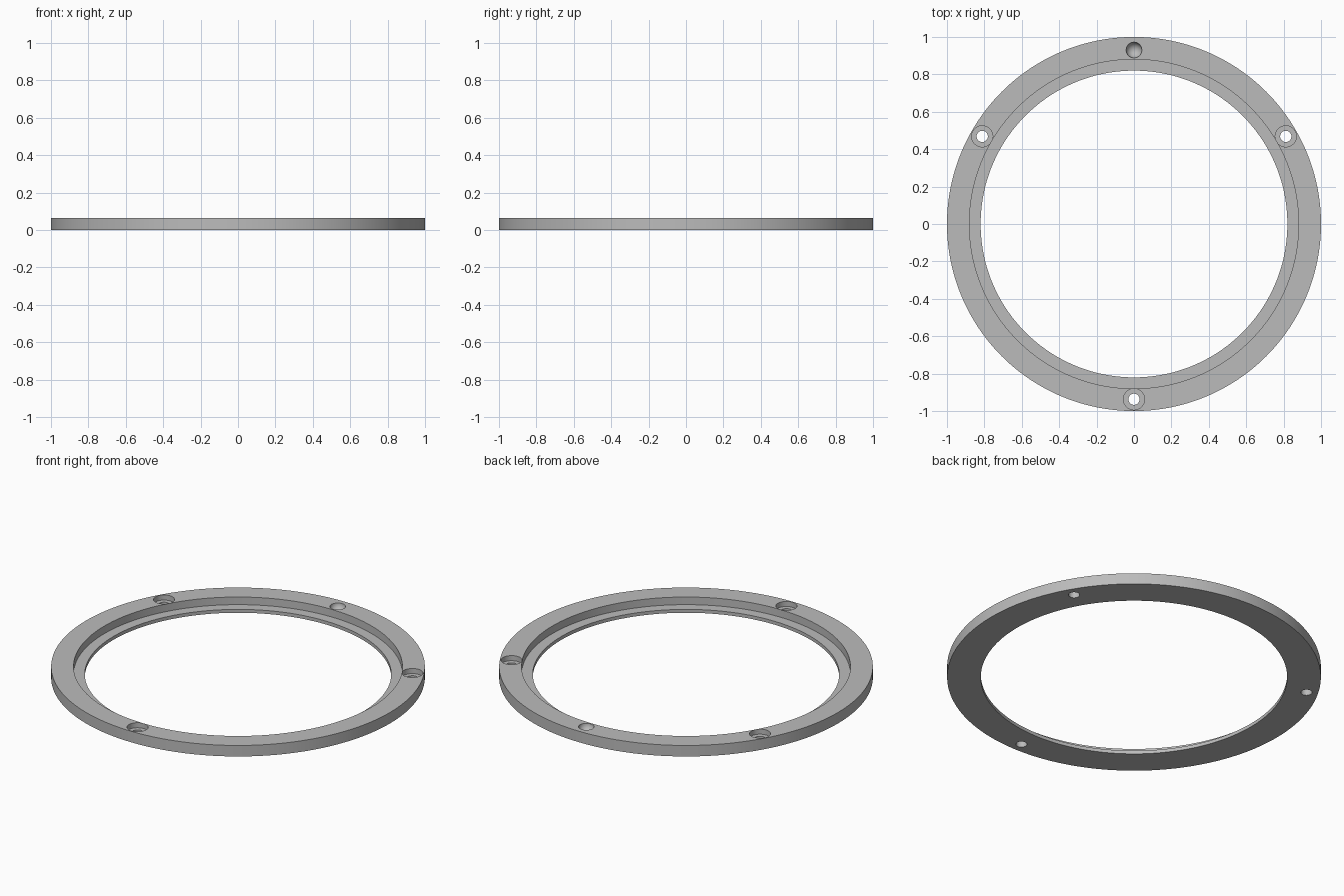
import bpy, bmesh, math

if "Cube" in bpy.data.objects:
    bpy.data.objects.remove(bpy.data.objects["Cube"])

H = 0.065      # ring height
FLOOR = 0.02   # height of the inner ledge
SEG = 192

grey = bpy.data.materials.new("light grey")
grey.diffuse_color = (0.50, 0.50, 0.50, 1)
grey.use_nodes = True
grey.node_tree.nodes["Principled BSDF"].inputs["Base Color"].default_value = grey.diffuse_color


def lathe(name, profile, seg, closed, x=0, y=0):
    """Revolve an (r, z) profile round z; r = 0 makes a pole."""
    bm = bmesh.new()
    rings = []
    for r, z in profile:
        if r == 0:
            rings.append([bm.verts.new((x, y, z))] * seg)
        else:
            rings.append([bm.verts.new((x + r * math.cos(2 * math.pi * i / seg),
                                        y + r * math.sin(2 * math.pi * i / seg), z))
                          for i in range(seg)])
    n = len(rings)
    for k in range(n if closed else n - 1):
        a, b = rings[k], rings[(k + 1) % n]
        for i in range(seg):
            j = (i + 1) % seg
            bm.faces.new(list(dict.fromkeys((a[i], a[j], b[j], b[i]))))
    bmesh.ops.recalc_face_normals(bm, faces=bm.faces)
    me = bpy.data.meshes.new(name)
    bm.to_mesh(me)
    bm.free()
    ob = bpy.data.objects.new(name, me)
    bpy.context.collection.objects.link(ob)
    me.materials.append(grey)
    return ob


# Stepped ring
ring = lathe("flange_ring", [(1, 0), (1, H), (0.88, H), (0.88, FLOOR),
                             (0.82, FLOOR), (0.82, 0)], SEG, True)

# Three counterbored screw holes
cutters = []
for k, deg in enumerate((30, 150, 270)):
    a = math.radians(deg)
    cutters.append(lathe(f"screw_hole_cutter_{k}",
                         [(0, -0.02), (0.03, -0.02), (0.03, 0.035), (0.0565, 0.035),
                          (0.0565, H + 0.02), (0, H + 0.02)], 48, False,
                         0.937 * math.cos(a), 0.937 * math.sin(a)))

# Round-bottomed locating dimple
R = 0.042
arc = [(R * math.sin(t), H - R * math.cos(t))
       for t in (i * math.pi / 20 for i in range(11))]
arc[0] = (0, H - R)
cutters.append(lathe("dimple_cutter", arc + [(R, H + 0.02), (0, H + 0.02)],
                     48, False, 0, 0.93))

for c in cutters:
    m = ring.modifiers.new(c.name, 'BOOLEAN')
    m.operation, m.solver, m.object = 'DIFFERENCE', 'EXACT', c

# Apply the cuts and drop the cutters
bpy.context.view_layer.update()
mesh = bpy.data.meshes.new_from_object(
    ring.evaluated_get(bpy.context.evaluated_depsgraph_get()))
ring.modifiers.clear()
ring.data = mesh
for c in cutters:
    bpy.data.objects.remove(c, do_unlink=True)

bpy.context.view_layer.objects.active = ring
ring.select_set(True)
bpy.ops.object.shade_smooth_by_angle(angle=math.radians(30))
